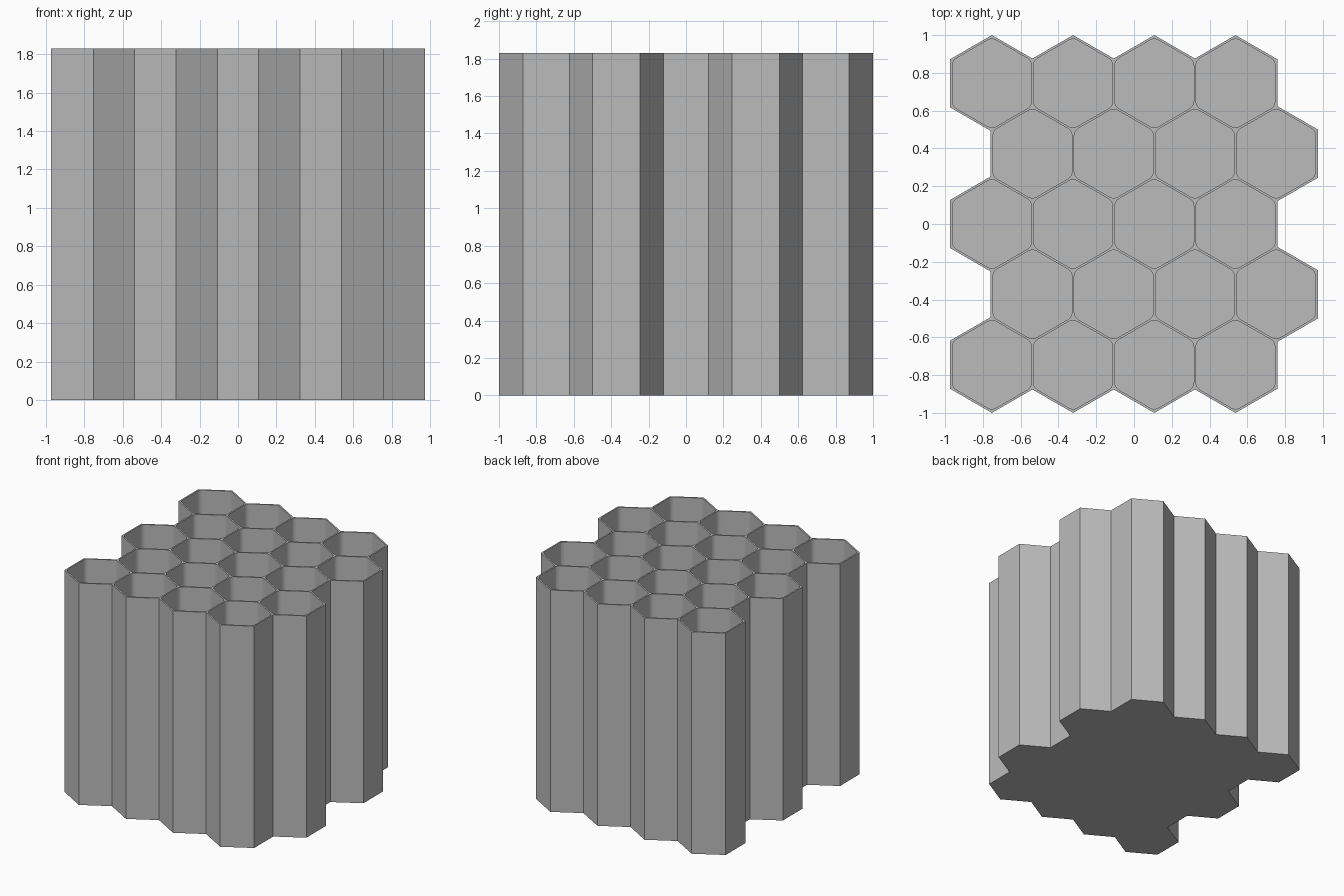
import bpy
import bmesh
import math
from mathutils import Vector

if "Cube" in bpy.data.objects:
    bpy.data.objects.remove(bpy.data.objects["Cube"], do_unlink=True)

PITCH = 0.43                      # distance between cell centres
WALL = 0.012
HEIGHT = 1.83
FLOOR = 0.03
ROUND = 0.045                     # inner corner radius
STEPS = 6                         # segments per rounded corner
TILE_R = PITCH / math.sqrt(3)
INNER_R = (PITCH - WALL) / math.sqrt(3)


def polar(radius, degrees):
    a = math.radians(degrees)
    return Vector((radius * math.cos(a), radius * math.sin(a), 0))


def rounded_corner(angle):
    """Arc points that round one corner of the inner hexagon."""
    centre = polar(INNER_R - ROUND / math.cos(math.radians(30)), angle)
    return [centre + polar(ROUND, angle - 30 + 60 * s / STEPS) for s in range(STEPS + 1)]


def add_cell(bm, centre):
    """One open hexagonal tube: rim, pocket walls, floor and underside."""
    top = Vector((0, 0, HEIGHT)) + centre
    low = Vector((0, 0, FLOOR)) + centre
    angles = [30 + 60 * k for k in range(6)]
    outer = [bm.verts.new(top + polar(TILE_R, a)) for a in angles]
    base = [bm.verts.new(centre + polar(TILE_R, a)) for a in angles]
    arcs = [rounded_corner(a) for a in angles]
    rim = [[bm.verts.new(top + p) for p in arc] for arc in arcs]
    bed = [[bm.verts.new(low + p) for p in arc] for arc in arcs]
    for k in range(6):
        n = (k + 1) % 6
        bm.faces.new([outer[k]] + rim[k][::-1])
        bm.faces.new([outer[k], outer[n], rim[n][0], rim[k][-1]])
    rim_loop, bed_loop = sum(rim, []), sum(bed, [])
    for i in range(len(rim_loop)):
        j = (i + 1) % len(rim_loop)
        bm.faces.new([rim_loop[i], rim_loop[j], bed_loop[j], bed_loop[i]])
    bm.faces.new(bed_loop)
    bm.faces.new(base[::-1])


def thicken_outline(bm, edges):
    """Push the perimeter out by half a wall so every wall is equally thick."""
    normals = {}
    for e in edges:
        along = (e.verts[1].co - e.verts[0].co).normalized()
        out = (e.verts[0].co + e.verts[1].co) / 2 - e.link_faces[0].calc_center_median()
        out = (out - along * out.dot(along)).normalized()
        for v in e.verts:
            normals.setdefault(v, []).append(out)
    for v, (a, b) in normals.items():
        v.co += (a + b) * (WALL / 2) / (1 + a.dot(b))


# Honeycomb of five staggered rows of four cells
bm = bmesh.new()
for row in range(-2, 3):
    shift = PITCH / 4 if row % 2 else -PITCH / 4
    for col in range(4):
        add_cell(bm, Vector(((col - 1.5) * PITCH + shift, row * TILE_R * 1.5, 0)))
bmesh.ops.remove_doubles(bm, verts=bm.verts[:], dist=0.0005)

# Outer side walls
perimeter = [e for e in bm.edges if e.is_boundary]
thicken_outline(bm, perimeter)
bmesh.ops.bridge_loops(bm, edges=perimeter)
bmesh.ops.recalc_face_normals(bm, faces=bm.faces[:])

mesh = bpy.data.meshes.new("honeycomb_holder")
bm.to_mesh(mesh)
bm.free()
holder = bpy.data.objects.new("honeycomb_holder", mesh)
bpy.context.collection.objects.link(holder)

# Plain grey
grey = bpy.data.materials.new("grey")
grey.use_nodes = True
colour = (0.5, 0.5, 0.5, 1)
grey.diffuse_color = colour
grey.node_tree.nodes["Principled BSDF"].inputs["Base Color"].default_value = colour
mesh.materials.append(grey)
